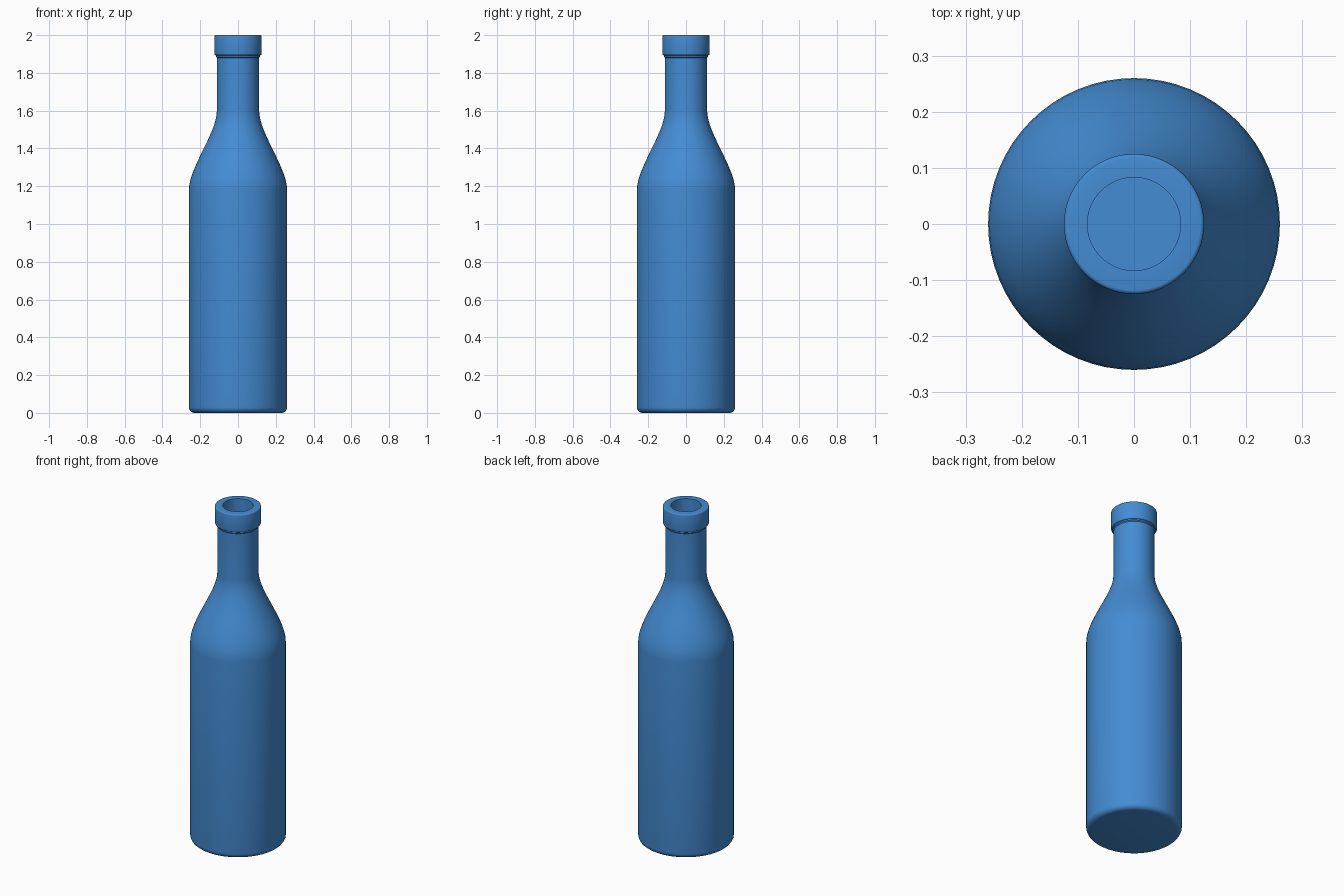
import bpy, bmesh, math
from mathutils import Vector
from mathutils.geometry import interpolate_bezier

cube = bpy.data.objects.get("Cube")
if cube:
    bpy.data.objects.remove(cube, do_unlink=True)

SEGMENTS = 64

# Blue glass material
blue = bpy.data.materials.new("bottle_blue")
blue.use_nodes = True
color = (0.058, 0.262, 0.651, 1.0)
blue.diffuse_color = color
blue.node_tree.nodes["Principled BSDF"].inputs["Base Color"].default_value = color


def shoulder(r0, z0, r1, z1, handle=0.12, steps=15):
    """S-curve between two radii, vertical at both ends."""
    pts = interpolate_bezier(Vector((r0, z0, 0)), Vector((r0, z0 + handle, 0)),
                             Vector((r1, z1 - handle, 0)), Vector((r1, z1, 0)), steps)
    return [(p.x, p.y) for p in pts]


def fillet(cr, cz, rad, a0, a1, steps=6):
    """Arc of profile points around (cr, cz), angles in degrees."""
    angles = [math.radians(a0 + (a1 - a0) * i / steps) for i in range(steps + 1)]
    return [(cr + rad * math.cos(a), cz + rad * math.sin(a)) for a in angles]


def lathe(name, profile, material):
    """Spin a (radius, height) profile around z; it starts and ends on the axis."""
    bm = bmesh.new()
    verts = [bm.verts.new((r, 0, z)) for r, z in profile]
    edges = [bm.edges.new(pair) for pair in zip(verts, verts[1:])]
    bmesh.ops.spin(bm, geom=verts + edges, cent=(0, 0, 0), axis=(0, 0, 1),
                   angle=math.tau, steps=SEGMENTS)
    bmesh.ops.remove_doubles(bm, verts=bm.verts[:], dist=1e-5)
    bmesh.ops.recalc_face_normals(bm, faces=bm.faces[:])
    mesh = bpy.data.meshes.new(name)
    bm.to_mesh(mesh)
    bm.free()
    mesh.materials.append(material)
    obj = bpy.data.objects.new(name, mesh)
    bpy.context.collection.objects.link(obj)
    return obj


# Outer wall: base, body, shoulder, neck
outer = [(0, 0)] + fillet(0.23, 0.03, 0.03, -90, 0) + shoulder(0.26, 1.18, 0.112, 1.60)
# Lip: small collar step, then the rounded ring
lip = [(0.112, 1.88), (0.117, 1.885), (0.117, 1.893)]
lip += fillet(0.118, 1.90, 0.007, -90, 0, 4) + fillet(0.118, 1.993, 0.007, 0, 90, 4)
# Inner wall from the mouth down to the inside floor
inner = [(0.083, 2.0)] + shoulder(0.23, 1.18, 0.083, 1.60)[::-1] + [(0.23, 0.03), (0, 0.03)]

bottle = lathe("bottle", outer + lip + inner, blue)

# Smooth shading with crisp rims
bpy.ops.object.select_all(action='DESELECT')
bottle.select_set(True)
bpy.context.view_layer.objects.active = bottle
bpy.ops.object.shade_smooth_by_angle(angle=math.radians(35))
